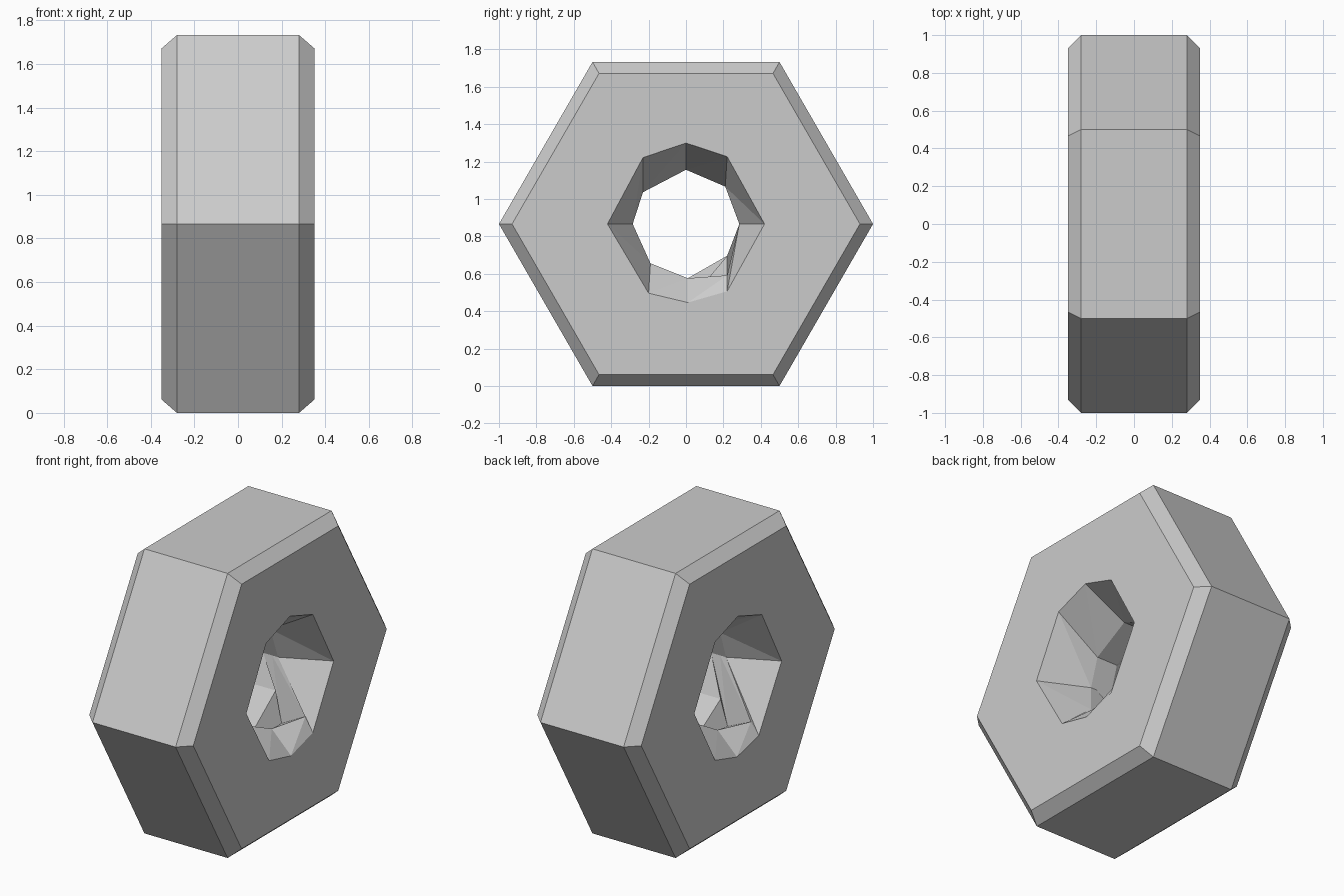
import bpy, bmesh, math

if "Cube" in bpy.data.objects:
    bpy.data.objects.remove(bpy.data.objects["Cube"])

CZ = math.sqrt(3) / 2
bm = bmesh.new()


def ring(points):
    return [bm.verts.new(p) for p in points]


def hexagon(x, r):
    return ring([(x, r * math.cos(i * math.pi / 3), CZ + r * math.sin(i * math.pi / 3))
                 for i in range(6)])


def skin(a, b, triangles=False):
    n = len(a)
    for i in range(n):
        j = (i + 1) % n
        if triangles:
            bm.faces.new((a[i], a[j], b[j]))
            bm.faces.new((a[i], b[j], b[i]))
        else:
            bm.faces.new((a[i], a[j], b[j], b[i]))


def cap(outer, inner):
    edges = []
    for loop in (outer, inner):
        for i, v in enumerate(loop):
            w = loop[(i + 1) % len(loop)]
            edges.append(bm.edges.get((v, w)))
    bmesh.ops.triangle_fill(bm, use_beauty=True, use_dissolve=False, edges=edges)


# Chamfered hexagonal outside
outside = [hexagon(x, r) for x, r in ((0.35, 0.93), (0.28, 1), (-0.28, 1), (-0.35, 0.93))]
for a, b in zip(outside, outside[1:]):
    skin(a, b)

# Threaded bore: groove point and crest point (y, z from the axis) at eight stations
grooves = [(.42, 0), (.22, .36), (0, .433), (-.23, .355),
           (-.42, 0), (-.2, -.37), (.01, -.42), (.22, -.36)]
crests = [(.285, 0), (.21, .2), (0, .29), (-.23, .17),
          (-.285, 0), (-.19, -.21), (.01, -.29), (.22, -.17)]

# Along the bore: x and height towards the crest, the thread ends overlap at the bottom
single = [(.35, 0), (.07, 1), (.03, 1), (-.03, 1), (-.07, 1), (-.35, 0)]
start = [(.35, 0), (.30, .45), (.14, 0), (.10, 1), (-.15, 1), (-.35, 0)]
overlap = [(.35, 0), (.22, 1), (.05, 0), (-.05, 0), (-.22, 1), (-.35, 0)]
end = [(-x, t) for x, t in reversed(start)]
profiles = [single] * 5 + [end, overlap, start]

bore = []
for k in range(6):
    pts = []
    for g, c, p in zip(grooves, crests, profiles):
        x, t = p[k]
        pts.append((x, g[0] + (c[0] - g[0]) * t, CZ + g[1] + (c[1] - g[1]) * t))
    bore.append(ring(pts))
for a, b in zip(bore, bore[1:]):
    skin(a, b, True)

# Flat end faces around the bore
cap(outside[0], bore[0])
cap(outside[-1], bore[-1])

bmesh.ops.recalc_face_normals(bm, faces=bm.faces[:])
mesh = bpy.data.meshes.new("hex_nut")
bm.to_mesh(mesh)
bm.free()
bpy.context.collection.objects.link(bpy.data.objects.new("hex_nut", mesh))
